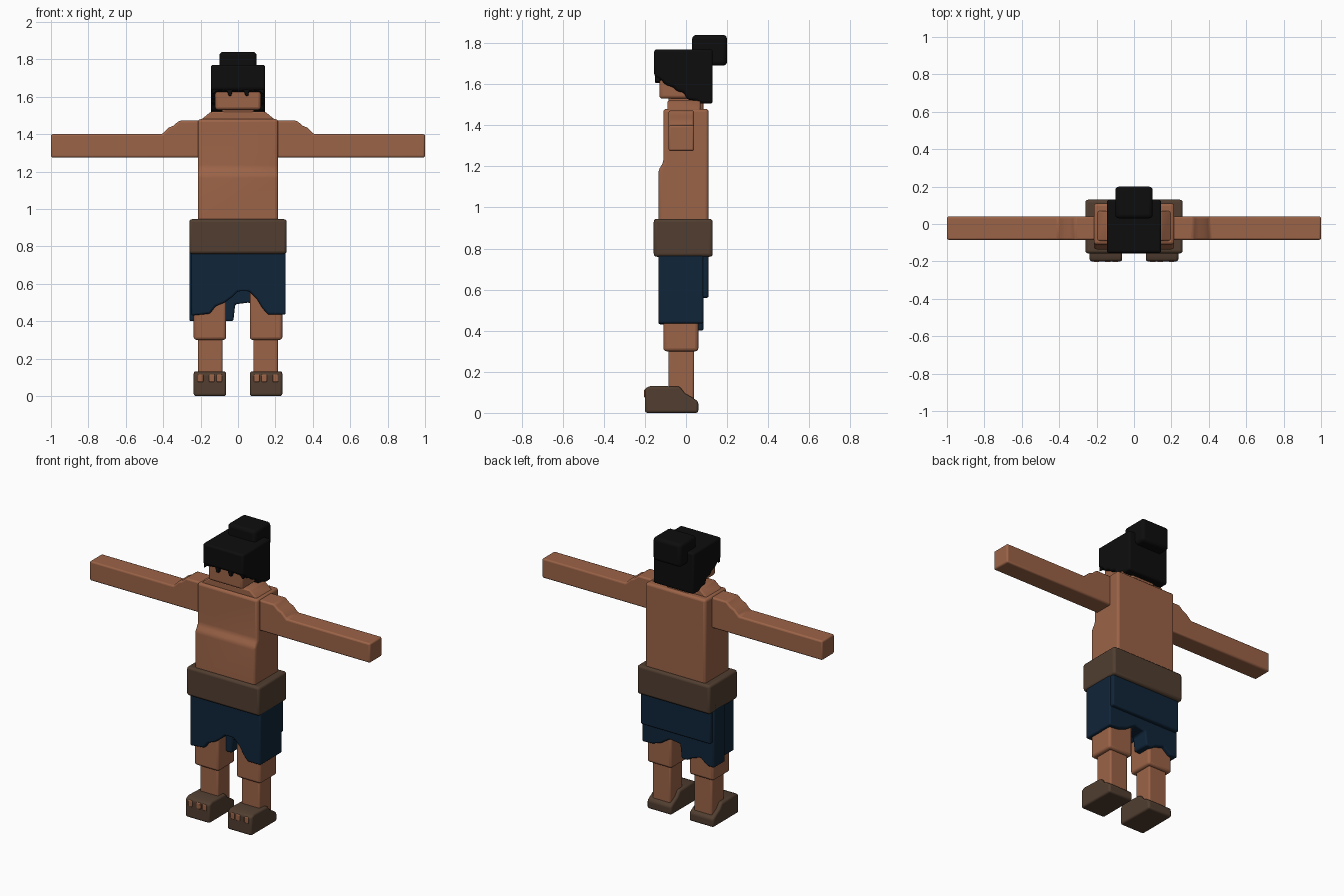
import bpy
import bmesh
from math import radians

cube = bpy.data.objects.get("Cube")
if cube:
    bpy.data.objects.remove(cube, do_unlink=True)


def material(name, rgb):
    m = bpy.data.materials.new(name)
    m.use_nodes = True
    m.diffuse_color = (*rgb, 1)
    m.node_tree.nodes["Principled BSDF"].inputs["Base Color"].default_value = (*rgb, 1)
    return m


SKIN = material("skin", (0.33, 0.125, 0.063))
LEATHER = material("brown leather", (0.082, 0.048, 0.03))
CLOTH = material("navy cloth", (0.005, 0.018, 0.04))
HAIR = material("black hair", (0.004, 0.004, 0.004))


def prism(name, points, lo, hi, mat, axis="x", bevel=0.015):
    """Extrude a (y, z) profile along x, or an (x, z) profile along y, and round its edges."""
    place = (lambda p, t: (t, *p)) if axis == "x" else (lambda p, t: (p[0], t, p[1]))
    bm = bmesh.new()
    near = [bm.verts.new(place(p, lo)) for p in points]
    far = [bm.verts.new(place(p, hi)) for p in points]
    bm.faces.new(near)
    bm.faces.new(far[::-1])
    for i in range(len(points)):
        j = (i + 1) % len(points)
        bm.faces.new((near[j], near[i], far[i], far[j]))
    bmesh.ops.recalc_face_normals(bm, faces=bm.faces)
    mesh = bpy.data.meshes.new(name)
    bm.to_mesh(mesh)
    bm.free()
    mesh.materials.append(mat)
    obj = bpy.data.objects.new(name, mesh)
    bpy.context.collection.objects.link(obj)
    mod = obj.modifiers.new("rounding", "BEVEL")
    mod.width = bevel
    mod.segments = 3
    mod.limit_method = "ANGLE"
    mod.angle_limit = radians(25)
    bpy.ops.object.select_all(action="DESELECT")
    obj.select_set(True)
    bpy.context.view_layer.objects.active = obj
    bpy.ops.object.shade_smooth_by_angle(angle=radians(40))
    return obj


def box(name, x, y, z, mat, bevel=0.015):
    profile = [(y[0], z[0]), (y[1], z[0]), (y[1], z[1]), (y[0], z[1])]
    return prism(name, profile, x[0], x[1], mat, bevel=bevel)


def span(side, a, b):
    return tuple(sorted((side * a, side * b)))


# Torso with a fuller belly, sloping shoulders and neck
prism("torso", [(-.135, .88), (.11, .88), (.11, 1.48), (-.11, 1.48),
                (-.11, 1.22), (-.135, 1.18)], -.215, .215, SKIN)
prism("upper_shoulders", [(-.2, 1.44), (.2, 1.44), (.2, 1.475), (.145, 1.52),
                          (-.145, 1.52), (-.2, 1.475)], -.09, .07, SKIN, "y", .008)
box("neck", (-.085, .085), (-.085, .085), (1.46, 1.58), SKIN)

# Head, hair with swept sides, and bun
box("head", (-.122, .122), (-.13, .09), (1.53, 1.68), SKIN)
prism("hair", [(-.155, 1.77), (-.155, 1.64), (-.12, 1.62), (-.1, 1.597), (-.06, 1.585),
               (-.045, 1.565), (-.01, 1.56), (.005, 1.525), (.05, 1.52), (.07, 1.505),
               (.13, 1.505), (.13, 1.77)], -.145, .145, HAIR)
box("hair_bun", (-.1, .1), (.03, .2), (1.69, 1.84), HAIR, .02)
prism("fringe", [(-.14, 1.68), (-.14, 1.61), (-.115, 1.63), (-.06, 1.635), (-.05, 1.605),
                 (-.035, 1.605), (-.03, 1.635), (.03, 1.635), (.04, 1.605), (.055, 1.605),
                 (.06, 1.635), (.115, 1.63), (.14, 1.61), (.14, 1.68)],
      -.15, -.125, HAIR, "y", .004)

# Belt and ragged shorts
box("waist_sash", (-.26, .26), (-.157, .13), (.76, .945), LEATHER)
prism("shorts_front", [(-.25, .82), (-.25, .43), (-.15, .44), (-.12, .48), (-.07, .5),
                       (-.03, .53), (0, .56), (.06, .56), (.1, .52), (.13, .47),
                       (.16, .435), (.255, .435), (.255, .82)],
      -.135, 0, CLOTH, "y", .01)
prism("shorts_back", [(-.26, .82), (-.26, .4), (-.21, .4), (-.16, .44), (-.1, .42),
                      (-.07, .4), (-.025, .4), (-.015, .49), (.06, .5), (.12, .46),
                      (.18, .44), (.255, .435), (.255, .82)],
      -.03, .085, CLOTH, "y", .01)
box("shorts_seat", (-.25, .25), (0, .11), (.56, .82), CLOTH, .01)

# Mirrored limbs and sandals
for side, label in ((1, "left"), (-1, "right")):
    arm = [(.15, 1.275), (1, 1.275), (1, 1.4), (.405, 1.4), (.37, 1.435),
           (.345, 1.445), (.315, 1.472), (.15, 1.472)]
    prism(label + "_arm", [(side * x, z) for x, z in arm], -.085, .04, SKIN, "y", .01)
    box(label + "_thigh", span(side, .063, .237), (-.11, .06), (.3, .62), SKIN)
    box(label + "_shin", span(side, .083, .213), (-.085, .04), (.05, .34), SKIN, .01)
    prism(label + "_sandal", [(-.2, 0), (.06, 0), (.06, .055), (.03, .075), (-.005, .095),
                              (-.03, .128), (-.17, .132), (-.2, .12)],
          *span(side, .063, .237), LEATHER, bevel=.012)
    for i, x in enumerate((.085, .125, .185)):
        box(f"{label}_toe_{i + 1}", span(side, x, x + .03), (-.204, -.16),
            (.075, .115), SKIN, .005)
